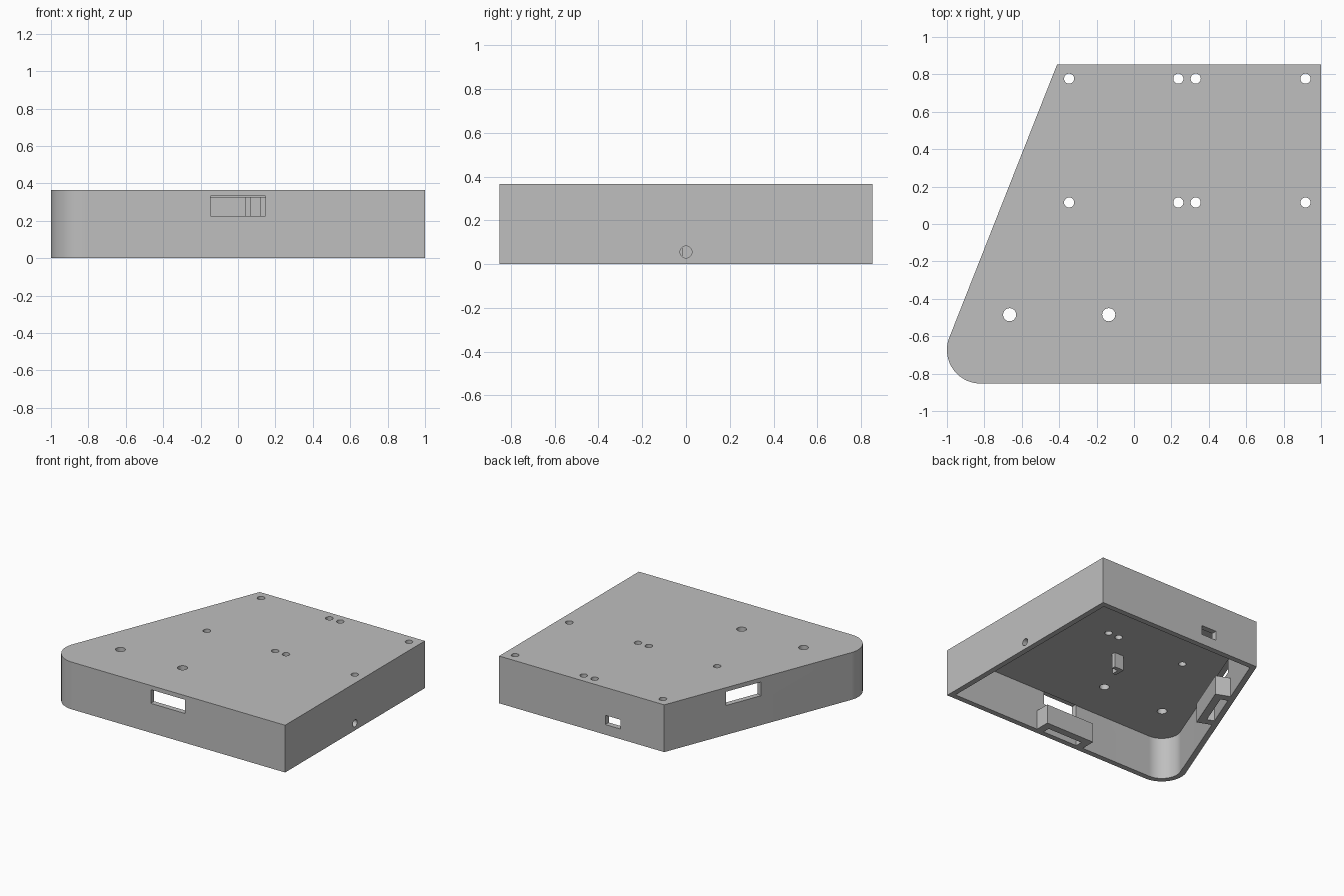
import bpy, bmesh, math
from mathutils import Matrix, Vector

cube = bpy.data.objects.get("Cube")
if cube:
    bpy.data.objects.remove(cube, do_unlink=True)

HALF_Y, HEIGHT, WALL, CEILING = 0.853, 0.365, 0.042, 0.325
RADIUS = 0.18
CENTRE = Vector((-1 + RADIUS, -HALF_Y + RADIUS))
OUT = Vector((-0.93, 0.367)).normalized()      # outward direction of the slanted side
ALONG = Vector((-OUT.y, OUT.x)) * -1           # runs up the slanted side

grey = bpy.data.materials.new("plain grey")
grey.diffuse_color = (0.52, 0.52, 0.52, 1)
grey.use_nodes = True
grey.node_tree.nodes["Principled BSDF"].inputs["Base Color"].default_value = grey.diffuse_color


def make(name, bm):
    bmesh.ops.recalc_face_normals(bm, faces=bm.faces)
    mesh = bpy.data.meshes.new(name)
    bm.to_mesh(mesh)
    bm.free()
    mesh.materials.append(grey)
    obj = bpy.data.objects.new(name, mesh)
    bpy.context.collection.objects.link(obj)
    return obj


def prism(name, points, z0, z1):
    bm = bmesh.new()
    face = bm.faces.new([bm.verts.new((p[0], p[1], z0)) for p in points])
    top = bmesh.ops.extrude_face_region(bm, geom=[face])["geom"]
    verts = [v for v in top if isinstance(v, bmesh.types.BMVert)]
    bmesh.ops.translate(bm, verts=verts, vec=(0, 0, z1 - z0))
    return make(name, bm)


def box(name, x, y, z, frame=Matrix()):
    obj = prism(name, [(x[0], y[0]), (x[1], y[0]), (x[1], y[1]), (x[0], y[1])], *z)
    obj.data.transform(frame)
    return obj


def rod(name, radius, place):
    bm = bmesh.new()
    bmesh.ops.create_cone(bm, cap_ends=True, segments=32, radius1=radius,
                          radius2=radius, depth=0.2, matrix=place)
    return make(name, bm)


def outline(inset):
    # Four-sided plan with one rounded corner, moved inwards by the inset
    r = RADIUS - inset
    start = math.atan2(OUT.y, OUT.x)
    end = 1.5 * math.pi
    steps = 32
    arc = [CENTRE + r * Vector((math.cos(a), math.sin(a)))
           for a in (start + (end - start) * i / steps for i in range(steps + 1))]
    y = HALF_Y - inset
    corner = arc[0] + ALONG * ((y - arc[0].y) / ALONG.y)
    return [corner] + arc + [(1 - inset, -y), (1 - inset, y)]


def combine(target, tool, operation):
    mod = target.modifiers.new("combine", 'BOOLEAN')
    mod.operation, mod.object, mod.solver = operation, tool, 'EXACT'
    bpy.context.view_layer.update()
    graph = bpy.context.evaluated_depsgraph_get()
    mesh = bpy.data.meshes.new_from_object(target.evaluated_get(graph))
    target.modifiers.clear()
    target.data = mesh
    bpy.data.objects.remove(tool, do_unlink=True)


# Hollow case, open underneath
case = prism("case", outline(0), 0, HEIGHT)
combine(case, prism("hollow", outline(WALL), -0.1, CEILING), 'DIFFERENCE')

# Wall slots with a U-shaped holder below each, on the front and slanted sides
middle = CENTRE + OUT * RADIUS + ALONG * 0.905
front = Matrix.Translation((0, -HALF_Y, 0))
slant = (Matrix.Translation((middle.x, middle.y, 0))
         @ Matrix.Rotation(math.atan2(-OUT.y, -OUT.x) - math.pi / 2, 4, 'Z'))
for frame in (front, slant):
    holder = box("holder", (-0.21, 0.21), (0.02, 0.155), (0, 0.15), frame)
    combine(holder, box("pocket", (-0.15, 0.15), (0, 0.098), (-0.1, 0.3), frame), 'DIFFERENCE')
    combine(case, holder, 'UNION')
    combine(case, box("slot", (-0.148, 0.146), (-0.05, WALL + 0.002), (0.227, 0.333), frame),
            'DIFFERENCE')

# Back port and side cable hole
combine(case, box("port", (-0.037, 0.092), (HALF_Y - 0.08, 1), (0.078, 0.15)), 'DIFFERENCE')
side = Matrix.Translation((1, 0, 0.055)) @ Matrix.Rotation(math.pi / 2, 4, 'Y')
combine(case, rod("cable_hole", 0.027, side), 'DIFFERENCE')

# Holes through the top
small = [(x, y) for x in (-0.347, 0.237, 0.33, 0.917) for y in (0.115, 0.777)]
large = [(-0.665, -0.485), (-0.135, -0.485)]
for radius, spots in ((0.027, small), (0.035, large)):
    for x, y in spots:
        combine(case, rod("hole", radius, Matrix.Translation((x, y, HEIGHT))), 'DIFFERENCE')

# Small angled tab hanging from the ceiling
tab = [(0.04, -0.15), (0.07, -0.15), (0.07, -0.095), (0.122, -0.095), (0.122, -0.065), (0.04, -0.065)]
combine(case, prism("ceiling_tab", tab, 0.21, CEILING + 0.01), 'UNION')

# Smooth the rounded faces only
bpy.ops.object.select_all(action='DESELECT')
case.select_set(True)
bpy.context.view_layer.objects.active = case
bpy.ops.object.shade_smooth_by_angle(angle=math.radians(30))
